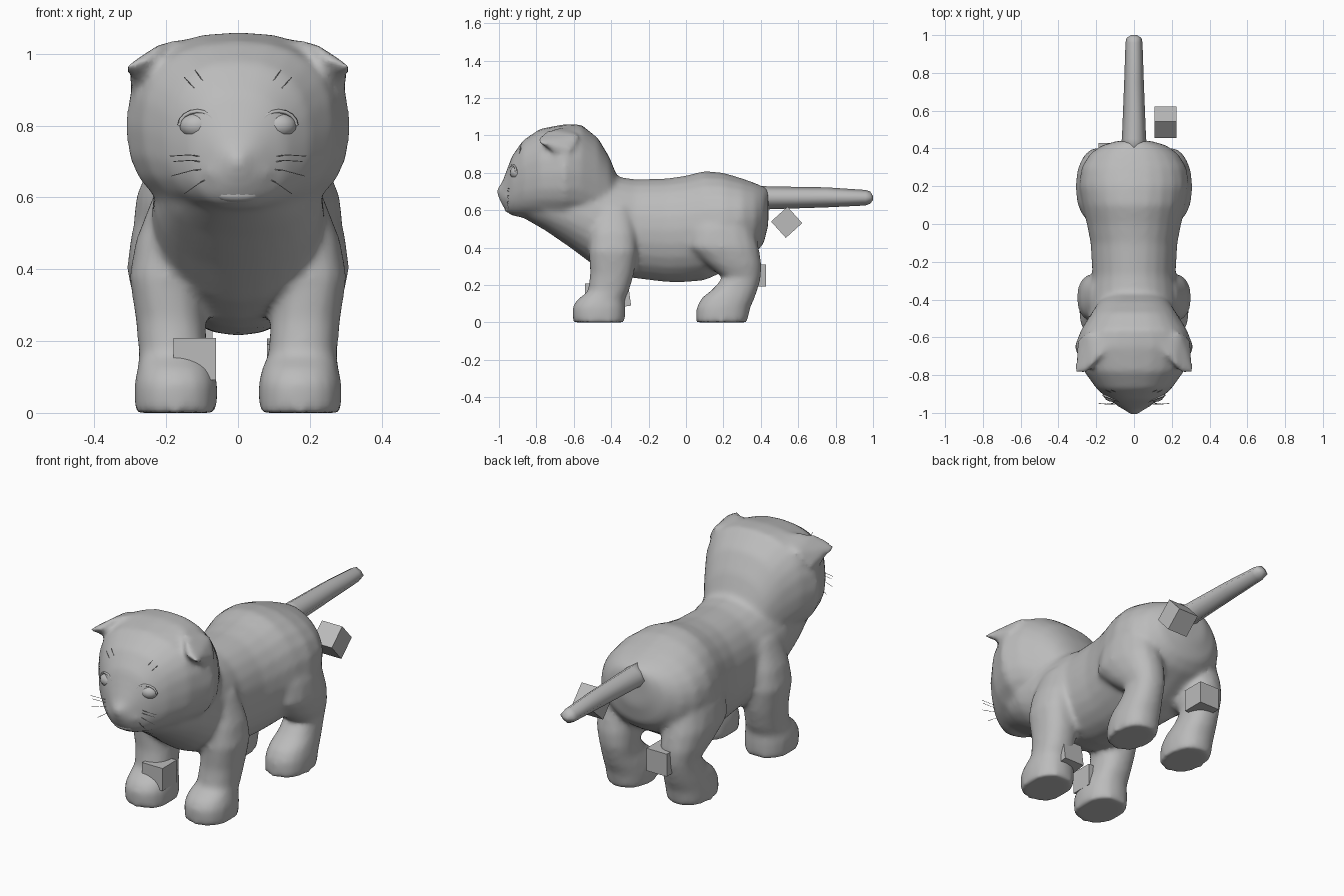
import bpy, bmesh, math
from mathutils import Matrix

cube = bpy.data.objects.get("Cube")
if cube:
    bpy.data.objects.remove(cube)

grey = bpy.data.materials.new("plain_grey")
grey.use_nodes = True
grey.diffuse_color = (0.5, 0.5, 0.5, 1)
grey.node_tree.nodes["Principled BSDF"].inputs["Base Color"].default_value = (0.5, 0.5, 0.5, 1)


def finish(name, bm, smooth=True):
    bmesh.ops.recalc_face_normals(bm, faces=bm.faces[:])
    mesh = bpy.data.meshes.new(name)
    bm.to_mesh(mesh)
    bm.free()
    mesh.materials.append(grey)
    for p in mesh.polygons:
        p.use_smooth = smooth
    ob = bpy.data.objects.new(name, mesh)
    bpy.context.collection.objects.link(ob)
    return ob


def loft(bm, rings):
    """Skin a closed tube through rings of points."""
    loops = [[bm.verts.new(p) for p in ring] for ring in rings]
    n = len(loops[0])
    for a, b in zip(loops, loops[1:]):
        for i in range(n):
            j = (i + 1) % n
            bm.faces.new((a[i], a[j], b[j], b[i]))
    bm.faces.new(loops[0])
    bm.faces.new(loops[-1])


def oval(rx, ry, power, sides):
    for i in range(sides):
        t = math.tau * i / sides
        c, s = math.cos(t), math.sin(t)
        yield (rx * math.copysign(abs(c) ** (2 / power), c),
               ry * math.copysign(abs(s) ** (2 / power), s))


def along_y(sections, power=2.1, sides=24):
    """Sections are (y, bottom, top, half width)."""
    return [[(u, y, (lo + hi) / 2 + v) for u, v in oval(w, (hi - lo) / 2, power, sides)]
            for y, lo, hi, w in sections]


def along_z(sections, side, power=2.3, sides=16):
    """Sections are (z, x, y, half width, half depth)."""
    return [[(side * x + u, y + v, z) for u, v in oval(rx, ry, power, sides)]
            for z, x, y, rx, ry in sections]


def add_ball(bm, centre, size):
    bmesh.ops.create_uvsphere(bm, u_segments=16, v_segments=10, radius=1,
                              matrix=Matrix.Translation(centre) @ Matrix.Diagonal((*size, 1)))


TORSO = [(-.88, .565, .7, .12), (-.75, .49, .76, .2), (-.62, .4, .8, .235),
         (-.5, .31, .8, .24), (-.38, .26, .78, .235), (-.27, .235, .765, .22),
         (-.1, .215, .77, .23), (.0, .215, .785, .25), (.1, .225, .81, .275),
         (.2, .27, .80, .292), (.3, .33, .77, .278), (.37, .37, .745, .235),
         (.415, .42, .725, .175), (.44, .52, .71, .09)]
HEAD = [(-1.008, .68, .72, .02), (-.985, .63, .745, .05), (-.96, .59, .81, .085),
        (-.93, .57, .89, .135), (-.87, .56, .975, .2), (-.78, .55, 1.035, .265),
        (-.65, .54, 1.06, .315), (-.56, .53, 1.058, .28), (-.47, .5, .985, .225),
        (-.41, .48, .885, .185), (-.36, .5, .76, .13)]
FRONT_LEG = [(0, .173, -.465, .115, .14), (.08, .173, -.465, .117, .143),
             (.12, .173, -.455, .108, .13), (.165, .18, -.415, .096, .11),
             (.26, .188, -.395, .097, .118), (.38, .203, -.39, .1, .13),
             (.48, .2, -.39, .085, .12), (.62, .17, -.39, .06, .09)]
HIND_LEG = [(0, .173, .19, .108, .138), (.08, .173, .2, .11, .145),
            (.13, .175, .225, .103, .143), (.18, .178, .265, .092, .12),
            (.24, .178, .298, .088, .103), (.31, .185, .255, .105, .15),
            (.4, .188, .195, .122, .195), (.5, .175, .185, .122, .18), (.62, .15, .19, .1, .13)]
EAR = [(.13, -.64, 1.045), (.21, -.74, 1.035), (.24, -.56, 1.0), (.3, -.61, .92),
       (.285, -.66, .88), (.2, -.72, .93), (.315, -.795, .965), (.25, -.79, .985)]
TAIL = [(.38, .59, .73, .08), (.45, .605, .727, .064), (.75, .615, .722, .052),
        (.96, .625, .708, .045), (.985, .635, .7, .04), (1.0, .655, .675, .015)]

# torso, head, ears, muzzle and legs blended into one skin
bm = bmesh.new()
loft(bm, along_y(TORSO))
loft(bm, along_y(HEAD, 2.4))
for side in (-1, 1):
    loft(bm, along_z(FRONT_LEG, side))
    loft(bm, along_z(HIND_LEG, side))
    add_ball(bm, (side * .04, -.94, .67), (.06, .045, .032))
    ear = [bm.verts.new((side * x, y, z)) for x, y, z in EAR]
    bmesh.ops.convex_hull(bm, input=ear)
body = finish("body_head_and_legs", bm)
skin = body.modifiers.new("blend", 'REMESH')
skin.mode = 'VOXEL'
skin.voxel_size = 0.014
skin.use_smooth_shade = True
soften = body.modifiers.new("soften", 'SMOOTH')
soften.factor = 0.5
soften.iterations = 10

# tail with a ridge along the top
bm = bmesh.new()
loft(bm, along_y(TAIL, 1.4, 8))
finish("tail", bm)


def ball(name, centre, size):
    bm = bmesh.new()
    add_ball(bm, centre, size)
    finish(name, bm)


def strand(name, points, radius):
    curve = bpy.data.curves.new(name, 'CURVE')
    curve.dimensions = '3D'
    curve.bevel_depth = radius
    curve.bevel_resolution = 0
    line = curve.splines.new('POLY')
    line.points.add(len(points) - 1)
    for p, co in zip(line.points, points):
        p.co = (*co, 1)
    curve.materials.append(grey)
    bpy.context.collection.objects.link(bpy.data.objects.new(name, curve))


WHISKERS = [((.08, .71), (.19, .715)), ((.08, .695), (.18, .7)),
            ((.065, .68), (.185, .66)), ((.055, .665), (.15, .61))]
BROWS = [((.07, .885), (.12, .955)), ((.1, .88), (.15, .935))]

for side, tag in ((1, "left"), (-1, "right")):
    # eye with upper lid
    ball(tag + "_eye", (side * .113, -.9, .8), (.05, .042, .037))
    lid = [(side * (.113 + .05 * math.cos(t)), -.925 + .018 * math.cos(t), .8 + .04 * math.sin(t))
           for t in (math.pi * i / 8 for i in range(9))]
    strand(tag + "_eyelid", lid, .006)

    # whiskers and brow hairs
    for i, (a, b) in enumerate(WHISKERS):
        mid = ((a[0] + b[0]) / 2, (a[1] + b[1]) / 2 + .006)
        strand(f"{tag}_whisker_{i + 1}", [(side * x, y, z) for (x, z), y in
                                          ((a, -.935), (mid, -.955), (b, -.95))], .0012)
    for i, (a, b) in enumerate(BROWS):
        strand(f"{tag}_brow_hair_{i + 1}", [(side * a[0], -.9, a[1]),
                                            (side * b[0], -.88, b[1])], .0012)

# lower lip
ball("lower_lip", (0, -.937, .608), (.065, .033, .024))


# loose blocks around the feet and tail
def block(name, centre, turn):
    bm = bmesh.new()
    rot = Matrix.Rotation(math.radians(turn), 4, 'X')
    bmesh.ops.create_cube(bm, size=.118, matrix=Matrix.Translation(centre) @ rot)
    finish(name, bm, False)


block("tail_block", (.167, .538, .535), 42)
block("hind_foot_block", (-.13, .37, .25), 0)
block("front_right_foot_block", (-.12, -.48, .15), 0)
block("front_left_foot_block", (.14, -.36, .14), 8)
